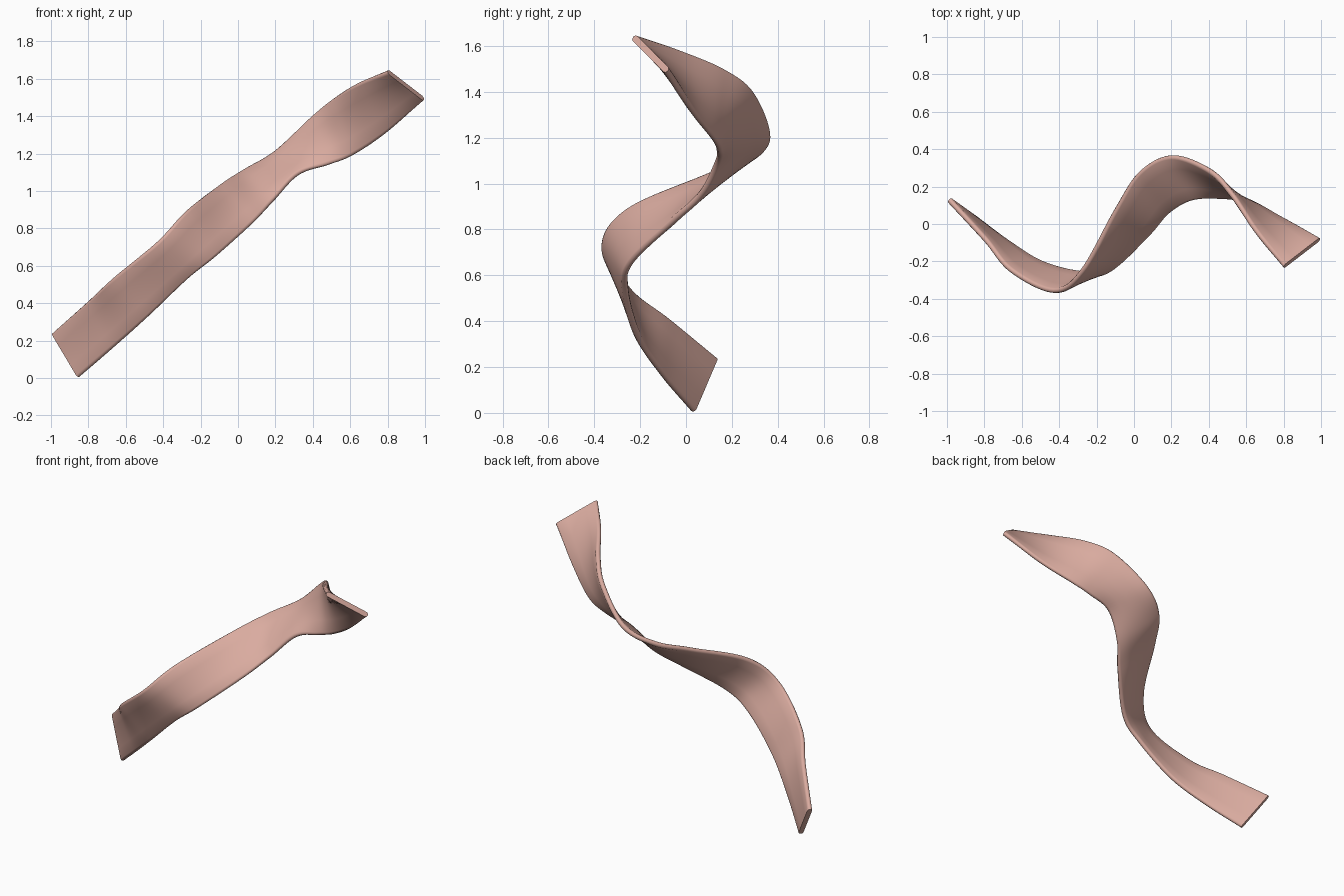
import bpy, bmesh, math
from mathutils import Vector

cube = bpy.data.objects.get("Cube")
if cube:
    bpy.data.objects.remove(cube, do_unlink=True)

HALF_THICK = 0.015
STEPS = 10      # samples between stations
ROUND = 4       # segments of each rounded long edge

# Guide points of the two long edges
upper = [(-.99, .13, .24), (-.8, -.08, .41), (-.66, -.25, .54), (-.43, -.36, .73),
         (-.28, -.25, .89), (-.1, .08, 1.03), (.03, .28, 1.11), (.2, .365, 1.21),
         (.4, .29, 1.4), (.52, .16, 1.5), (.65, -.04, 1.58), (.8, -.23, 1.64)]
lower = [(-.85, .03, .005), (-.67, -.1, .16), (-.48, -.21, .33), (-.27, -.26, .53),
         (-.12, -.24, .65), (.08, -.06, .83), (.19, .06, .95), (.32, .13, 1.09),
         (.48, .14, 1.14), (.61, .12, 1.19), (.79, .03, 1.31), (.995, -.08, 1.49)]


def smooth_path(points):
    """Catmull-Rom samples through the points."""
    p = [Vector(c) for c in points]
    p = [2 * p[0] - p[1]] + p + [2 * p[-1] - p[-2]]
    out = []
    for a, b, c, d in zip(p, p[1:], p[2:], p[3:]):
        for k in range(STEPS):
            t = k / STEPS
            out.append(0.5 * (2 * b + (c - a) * t + (2 * a - 5 * b + 4 * c - d) * t ** 2
                              + (3 * b - a - 3 * c + d) * t ** 3))
    return out + [p[-2]]


def ring(top, low, along):
    """Flat cross-section with rounded long edges."""
    across = (top - low).normalized()
    normal = along.cross(across).normalized()
    pts = []
    for centre, side in ((top, 1), (low, -1)):
        centre = centre - across * HALF_THICK * side
        for k in range(ROUND + 1):
            a = math.pi * k / ROUND
            pts.append(centre + side * HALF_THICK * (normal * math.cos(a) + across * math.sin(a)))
        # extra points along the flat face
        start, other = pts[-1], (low if side > 0 else top)
        end = other + across * HALF_THICK * side - normal * HALF_THICK * side
        pts += [start.lerp(end, f / 4) for f in (1, 2, 3)]
    return pts


# Ribbon: sweep the cross-section between both edges
tops, lows = smooth_path(upper), smooth_path(lower)
mids = [(a + b) / 2 for a, b in zip(tops, lows)]
last = len(mids) - 1
bm = bmesh.new()
rings = []
for i in range(last + 1):
    along = mids[min(i + 1, last)] - mids[max(i - 1, 0)]
    rings.append([bm.verts.new(v) for v in ring(tops[i], lows[i], along)])
for r, s in zip(rings, rings[1:]):
    for j in range(len(r)):
        n = (j + 1) % len(r)
        bm.faces.new((r[j], r[n], s[n], s[j]))
bm.faces.new(rings[0])
bm.faces.new(rings[-1])
bmesh.ops.recalc_face_normals(bm, faces=bm.faces)

mesh = bpy.data.meshes.new("wavy_ribbon")
bm.to_mesh(mesh)
bm.free()
ribbon = bpy.data.objects.new("wavy_ribbon", mesh)
bpy.context.collection.objects.link(ribbon)

# Colour
pink = bpy.data.materials.new("dusty_pink")
pink.use_nodes = True
colour = (0.70, 0.41, 0.35, 1)
pink.diffuse_color = colour
pink.node_tree.nodes["Principled BSDF"].inputs["Base Color"].default_value = colour
mesh.materials.append(pink)

bpy.ops.object.select_all(action='DESELECT')
ribbon.select_set(True)
bpy.context.view_layer.objects.active = ribbon
bpy.ops.object.shade_smooth_by_angle(angle=math.radians(50))
